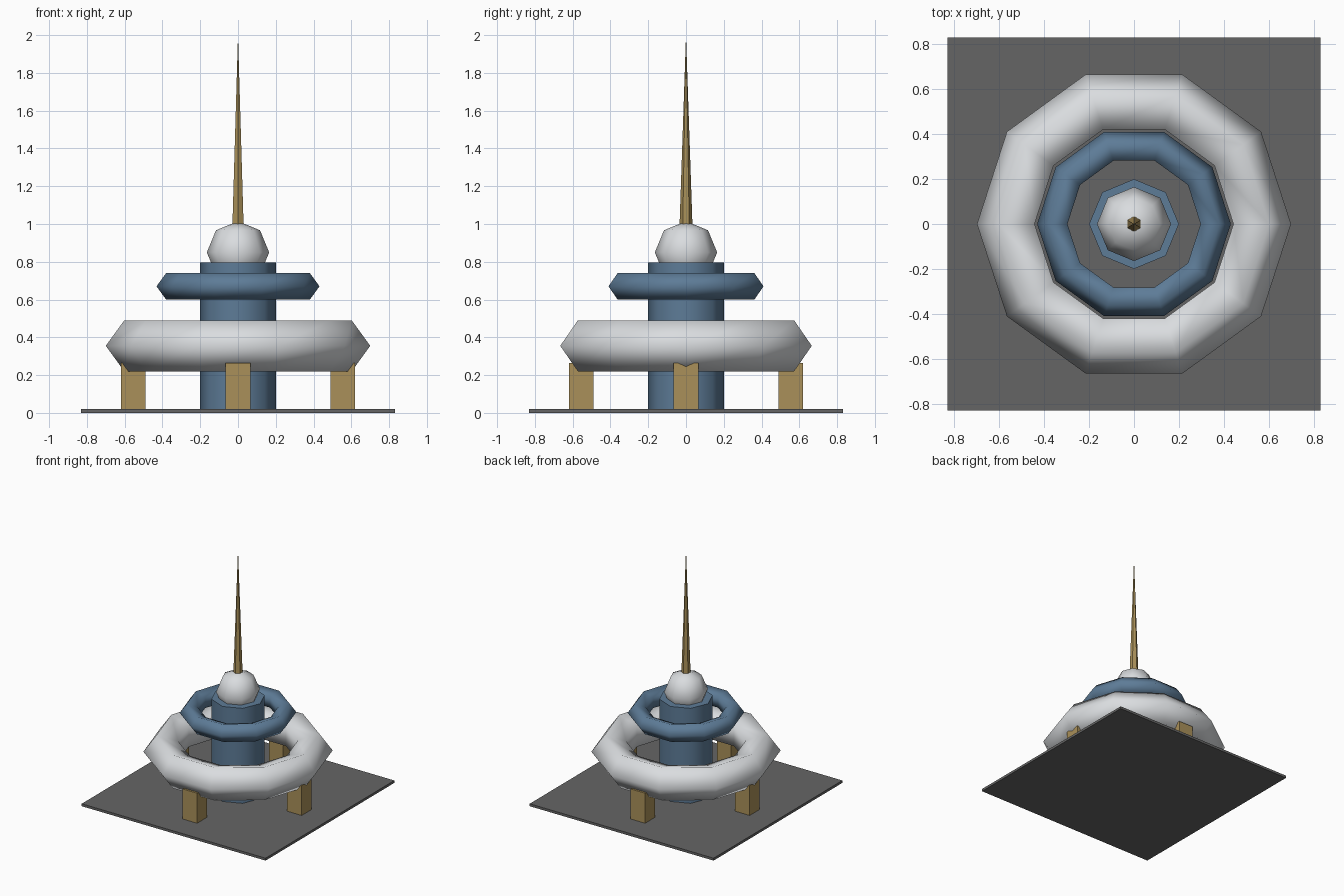
import bpy
from math import radians, pi, sin, cos

cube = bpy.data.objects.get("Cube")
if cube:
    bpy.data.objects.remove(cube, do_unlink=True)


def material(name, rgb):
    mat = bpy.data.materials.new(name)
    mat.use_nodes = True
    color = (*rgb, 1)
    mat.diffuse_color = color
    mat.node_tree.nodes["Principled BSDF"].inputs["Base Color"].default_value = color
    return mat


white = material("pale white", (0.70, 0.72, 0.74))
blue = material("steel blue", (0.11, 0.20, 0.31))
gold = material("dull gold", (0.40, 0.28, 0.10))
grey = material("dark grey", (0.13, 0.13, 0.13))


def finish(name, mat, smooth_angle=None):
    obj = bpy.context.object
    obj.name = name
    obj.data.materials.append(mat)
    if smooth_angle:
        bpy.ops.object.shade_smooth_by_angle(angle=radians(smooth_angle))
    return obj


def box(name, mat, center, size):
    bpy.ops.mesh.primitive_cube_add(size=1, location=center)
    obj = finish(name, mat)
    obj.scale = size
    bpy.ops.object.transform_apply(location=False, rotation=False, scale=True)


def ring(name, mat, z, major, minor):
    bpy.ops.mesh.primitive_torus_add(
        major_segments=10, minor_segments=5,
        major_radius=major, minor_radius=minor, location=(0, 0, z))
    finish(name, mat, 180)


# Ground slab
box("base_plate", grey, (0, 0, 0.01), (1.66, 1.66, 0.02))

# Four legs under the large ring
for i, side in enumerate(("left", "back", "right", "front")):
    a = i * pi / 2
    box(side + "_leg", gold, (0.555 * cos(a), 0.555 * sin(a), 0.14),
        (0.13, 0.13, 0.25))

# Central column
bpy.ops.mesh.primitive_cylinder_add(vertices=8, radius=0.2, depth=0.78,
                                    location=(0, 0, 0.405))
finish("column", blue, 60)

# Large lower ring and small upper ring
ring("lower_ring", white, 0.355, 0.558, 0.142)
ring("upper_ring", blue, 0.67, 0.357, 0.0745)

# Dome
bpy.ops.mesh.primitive_uv_sphere_add(segments=8, ring_count=4, radius=0.165,
                                     location=(0, 0, 0.85))
finish("dome", white, 180)

# Spire
bpy.ops.mesh.primitive_cone_add(vertices=6, radius1=0.034, radius2=0,
                                depth=1.0, location=(0, 0, 1.5))
finish("spire", gold)
